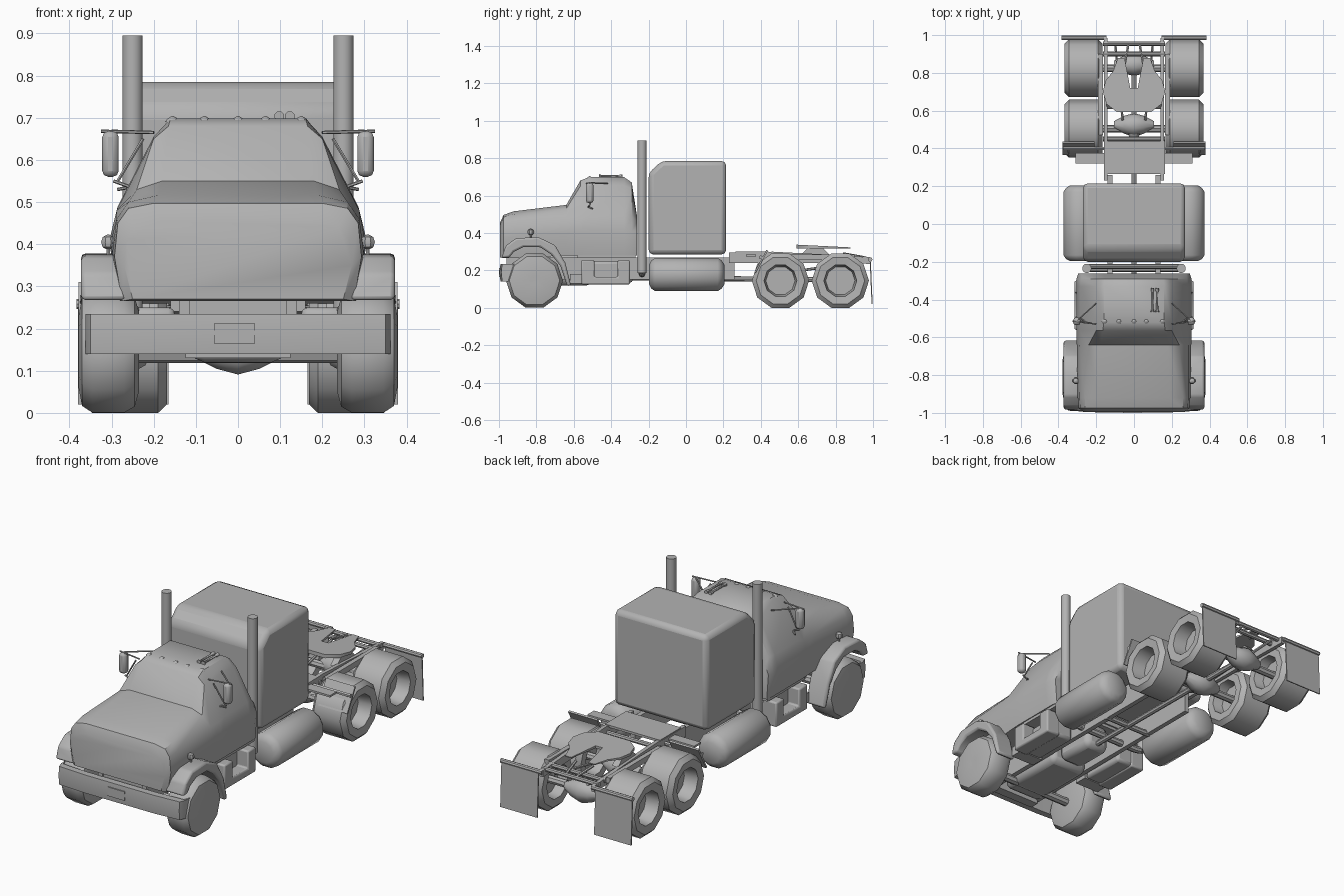
import bpy, bmesh, math
from mathutils import Vector

if "Cube" in bpy.data.objects:
    bpy.data.objects.remove(bpy.data.objects["Cube"])

grey = bpy.data.materials.new("plain_grey")
grey.diffuse_color = (0.45, 0.45, 0.45, 1)
grey.use_nodes = True
grey.node_tree.nodes["Principled BSDF"].inputs["Base Color"].default_value = grey.diffuse_color


def make(name, verts, faces, mirror=False, bevel=0, segs=2):
    me = bpy.data.meshes.new(name)
    me.from_pydata(verts, [], faces)
    bm = bmesh.new()
    bm.from_mesh(me)
    bmesh.ops.remove_doubles(bm, verts=bm.verts, dist=1e-5)
    bmesh.ops.recalc_face_normals(bm, faces=bm.faces)
    bm.to_mesh(me)
    bm.free()
    me.materials.append(grey)
    ob = bpy.data.objects.new(name, me)
    bpy.context.collection.objects.link(ob)
    if bevel:
        m = ob.modifiers.new("bevel", 'BEVEL')
        m.width, m.segments, m.limit_method = bevel, segs, 'ANGLE'
    if mirror:
        ob.modifiers.new("mirror", 'MIRROR').use_mirror_merge = False
    return ob


def loft(name, rings, **kw):
    """Skin equal-length closed rings and cap both ends."""
    n = len(rings[0])
    verts = [p for r in rings for p in r]
    faces = [(i * n + j, i * n + (j + 1) % n, (i + 1) * n + (j + 1) % n, (i + 1) * n + j)
             for i in range(len(rings) - 1) for j in range(n)]
    faces += [tuple(range(n)), tuple(range(len(verts) - n, len(verts)))]
    return make(name, verts, faces, **kw)


def prism(name, pts, axis, a, b, **kw):
    """Extrude a 2D outline along x (pts are y,z) or along z (pts are x,y)."""
    at = (lambda p, t: (t, *p)) if axis == 'x' else (lambda p, t: (*p, t))
    return loft(name, [[at(p, t) for p in pts] for t in (a, b)], **kw)


def box(name, lo, hi, **kw):
    y0, y1, z0, z1 = lo[1], hi[1], lo[2], hi[2]
    return prism(name, [(y0, z0), (y1, z0), (y1, z1), (y0, z1)], 'x', lo[0], hi[0], **kw)


def lathe(name, profile, loc, axis='x', n=10, **kw):
    """Turn (offset, radius) pairs around an axis through loc."""
    rings = []
    for t, r in profile:
        ring = []
        for k in range(n):
            a = 2 * math.pi * (k + 0.5) / n - math.pi / 2
            c, s = r * math.cos(a), r * math.sin(a)
            d = {'x': (t, c, s), 'y': (c, t, s), 'z': (c, s, t)}[axis]
            ring.append(tuple(Vector(loc) + Vector(d)))
        rings.append(ring)
    return loft(name, rings, **kw)


def tube(name, pts, r, n=8, **kw):
    """Round bar through a few points."""
    pts = [Vector(p) for p in pts]
    rings = []
    for i, p in enumerate(pts):
        d = (pts[min(i + 1, len(pts) - 1)] - pts[max(i - 1, 0)]).normalized()
        u = d.cross(Vector((1, 0, 0) if abs(d.x) < 0.8 else (0, 1, 0))).normalized()
        v = d.cross(u)
        rings.append([tuple(p + r * (u * math.cos(2 * math.pi * k / n) + v * math.sin(2 * math.pi * k / n)))
                      for k in range(n)])
    return loft(name, rings, **kw)


# Cab and hood: half sections along y, mirrored into rings
sections = [
    (-0.995, [(.25, .27), (.27, .35), (.265, .41), (.24, .44), (.18, .455)]),
    (-0.975, [(.275, .265), (.293, .37), (.285, .45), (.26, .485), (.20, .497)]),
    (-0.92, [(.28, .265), (.298, .38), (.288, .46), (.26, .50), (.19, .516)]),
    (-0.64, [(.285, .28), (.303, .40), (.288, .48), (.24, .53), (.18, .55)]),
    (-0.565, [(.29, .28), (.305, .41), (.288, .48), (.20, .65), (.165, .68)]),
    (-0.52, [(.29, .28), (.305, .41), (.285, .49), (.20, .655), (.16, .698)]),
    (-0.33, [(.29, .28), (.305, .41), (.285, .49), (.20, .655), (.16, .698)]),
    (-0.29, [(.29, .28), (.305, .41), (.28, .49), (.195, .635), (.155, .67)]),
    (-0.262, [(.285, .28), (.295, .41), (.275, .46), (.23, .49), (.16, .49)]),
]
loft("cab_and_hood", [[(x, y, z) for x, z in h] + [(-x, y, z) for x, z in reversed(h)] for y, h in sections])

# Sleeper box
prism("sleeper", [(-.2, .285), (.215, .285), (.215, .785), (-.13, .785), (-.2, .72)], 'x', -.27, .27, bevel=.025)

# Bumper, plate and radiator
loft("bumper", [[(x, y - .02, .14), (x, y - .025, .19), (x, y - .02, .235), (x, y + .015, .235), (x, y + .015, .14)]
                for x, y in ((-.362, -.93), (-.35, -.963), (-.2, -.972), (.2, -.972), (.35, -.963), (.362, -.93))])
box("number_plate", (-.057, -1.0, .165), (.04, -.99, .212))
box("radiator", (-.125, -.95, .13), (.125, -.90, .28))

# Front fenders: arched band over each wheel
outer = [(-.985, .268), (-.965, .33), (-.91, .372), (-.79, .378), (-.70, .335), (-.645, .24), (-.615, .12)]
inner = [(-.635, .115), (-.672, .225), (-.72, .285), (-.78, .325), (-.87, .325), (-.92, .30), (-.945, .268)]
prism("front_fender", outer + inner, 'x', .265, .372, bevel=.016, mirror=True)
lathe("fender_lamp", [(-.018, .002), (-.012, .014), (0, .018), (.012, .014), (.018, .002)], (.308, -.83, .405),
      'z', 8, mirror=True)
tube("lamp_stem", [(.308, -.83, .37), (.308, -.83, .395)], .005, 6, mirror=True)

# Wheels
lathe("front_wheel", [(.235, .10), (.245, .137), (.27, .152), (.345, .152), (.37, .135), (.378, .09), (.376, .02)],
      (0, -.81, .145), n=10, mirror=True)
for y, tag in ((.505, "forward"), (.825, "rear")):
    lathe(tag + "_drive_wheel", [(.22, .02), (.22, .08), (.168, .09), (.168, .13), (.19, .153), (.345, .153),
                                 (.367, .13), (.362, .088), (.29, .078), (.29, .02)],
          (0, y, .145), n=10, mirror=True)
    tube(tag + "_drive_axle", [(-.28, y, .145), (.28, y, .145)], .02)
    lathe(tag + "_differential", [(-.105, .02), (-.05, .048), (0, .062), (.05, .048), (.105, .02)], (0, y + .02, .15))
tube("front_axle", [(-.27, -.81, .14), (.27, -.81, .14)], .022)
tube("drive_shaft", [(0, -.35, .16), (0, .85, .15)], .014)
lathe("shaft_joint", [(-.07, .012), (0, .045)], (0, .50, .15), 'y', 8)

# Engine and gearbox underneath
box("engine", (-.11, -.88, .12), (.11, -.50, .30), bevel=.03)
box("gearbox", (-.07, -.50, .13), (.07, -.28, .27), bevel=.03)
box("floor_pan", (-.285, -.58, .265), (.285, -.27, .282))

# Frame rails and deck
box("front_rail", (.115, -.96, .15), (.14, .26, .27), mirror=True)
prism("rear_rail", [(.23, .24), (.23, .295), (.42, .295), (.46, .30), (.75, .285), (.985, .27), (.985, .235),
                    (.75, .24)], 'x', .14, .16, mirror=True)
box("spring_beam", (.165, .47, .255), (.19, .90, .285), mirror=True)
box("deck_plate", (-.157, .265, .288), (.163, .44, .300))
box("side_step_plate", (.16, .32, .275), (.31, .375, .285), mirror=True)
for y in (.45, .90, .955):
    tube("cross_member", [(-.165, y, .265), (.165, y, .265)], .012)
tube("lower_crossbar", [(-.14, -.05, .16), (.14, -.05, .16)], .015)
for a, b in (((.03, .95, .27), (.05, .84, .29)), ((.10, .96, .25), (.06, .55, .19))):
    tube("brace", [a, b], .007, 6, mirror=True)

# Fifth wheel coupling: tilted horseshoe plate
half = [(.09, .592), (.145, .635), (.165, .70), (.15, .76), (.11, .81), (.085, .88), (.05, .88), (.02, .72)]
shoe = prism("coupling_plate", half + [(-x, y) for x, y in reversed(half)], 'z', .318, .338)
for v in shoe.data.vertices:
    v.co.z -= (v.co.y - .58) * (.05 if v.co.z > .33 else 0)
prism("coupling_bracket", [(.61, .28), (.77, .28), (.73, .32), (.65, .32)], 'x', .11, .145, mirror=True)

# Fuel tanks
lathe("fuel_tank", [(-.197, .055), (-.185, .078), (-.165, .092), (.17, .092), (.19, .078), (.205, .055)],
      (.285, 0, .178), 'y', 12, mirror=True)

# Cab steps with a notch
prism("cab_step", [(-.56, .125), (-.30, .125), (-.30, .255), (-.365, .255), (-.365, .165), (-.49, .165),
                   (-.49, .255), (-.56, .255)], 'x', .235, .315, bevel=.008, mirror=True)
box("battery_box", (.15, -.555, .13), (.25, -.305, .25), bevel=.015, mirror=True)
box("step_hanger", (.14, -.62, .13), (.28, -.55, .18), mirror=True)

# Exhaust stacks and cross pipes
tube("exhaust_stack", [(.25, -.235, .185), (.25, -.235, .895)], .0245, 14, mirror=True)
tube("exhaust_bend", [(.25, -.235, .20), (.235, -.235, .185), (.20, -.235, .18), (-.01, -.235, .18)], .018, mirror=True)
tube("stack_brace", [(-.25, -.225, .30), (.25, -.225, .30)], .012)

# Mirrors and arms
box("side_mirror", (.283, -.535, .56), (.322, -.495, .668), bevel=.014, mirror=True)
for p in ([(.20, -.53, .665), (.325, -.515, .668)], [(.20, -.42, .665), (.30, -.51, .668)],
          [(.225, -.53, .525), (.295, -.515, .55)], [(.285, -.515, .55), (.225, -.525, .65)],
          [(.285, -.50, .53), (.235, -.53, .54)]):
    tube("mirror_arm", p, .004, 6, mirror=True)

# Roof lamps and horns
for x in (-.155, -.08, 0, .065, .15):
    lathe("roof_lamp", [(0, .018), (.008, .012), (.014, .002)], (x, -.515, .69), 'z', 6)
for x in (.098, .123):
    lathe("horn", [(-.465, .012), (-.45, .006), (-.36, .005), (-.355, .009), (-.34, .009)], (x, 0, .704), 'y', 8)

# Quarter guards ahead of the drive wheels, and rear mud flaps
prism("quarter_guard", [(.365, .19), (.43, .31), (.438, .305), (.373, .187)], 'x', .21, .378, mirror=True)
tube("guard_bar", [(.15, .40, .27), (.375, .40, .27)], .01, 6, mirror=True)
tube("flap_bar", [(.145, .985, .258), (.383, .985, .258)], .012, mirror=True)
prism("mud_flap", [(.982, .255), (.988, .255), (.998, .02), (.992, .02)], 'x', .165, .38, mirror=True)

# Smooth shading with sharp edges kept
for ob in bpy.data.objects:
    ob.select_set(True)
    bpy.context.view_layer.objects.active = ob
bpy.ops.object.shade_smooth_by_angle(angle=math.radians(42))
